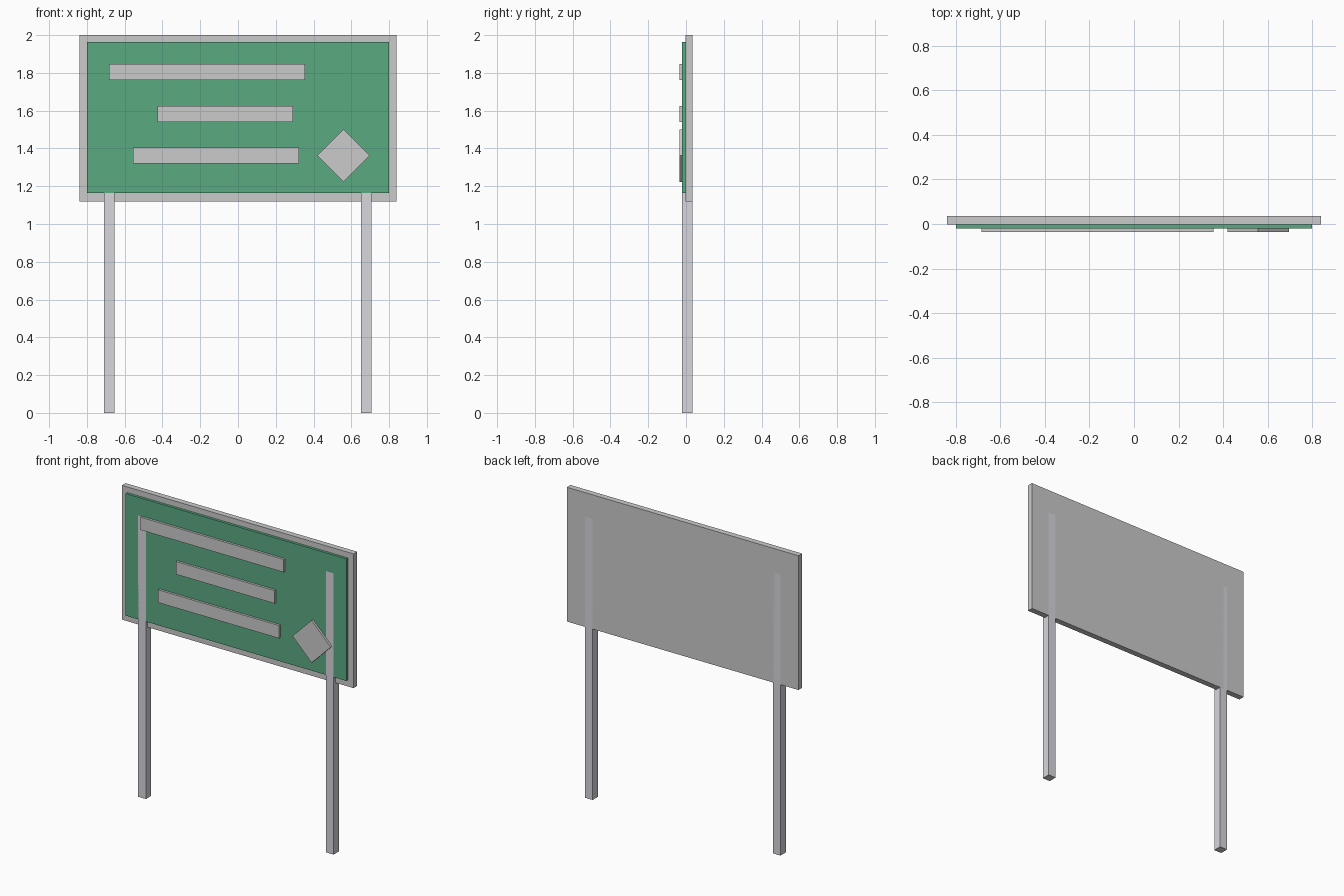
import bpy, math
from mathutils import Matrix

if "Cube" in bpy.data.objects:
    bpy.data.objects.remove(bpy.data.objects["Cube"])


def material(name, rgb):
    mat = bpy.data.materials.new(name)
    mat.diffuse_color = (*rgb, 1)
    mat.use_nodes = True
    mat.node_tree.nodes["Principled BSDF"].inputs["Base Color"].default_value = mat.diffuse_color
    return mat


def box(name, x, y, z, mat=None, turn=0):
    """Box from (min, max) ranges, optionally turned about its own y axis."""
    bpy.ops.mesh.primitive_cube_add(size=1)
    ob = bpy.context.object
    ob.name = ob.data.name = name
    size = [b - a for a, b in (x, y, z)]
    ob.data.transform(Matrix.Diagonal((*size, 1)))
    ob.location = [(a + b) / 2 for a, b in (x, y, z)]
    ob.rotation_euler.y = turn
    if mat:
        ob.data.materials.append(mat)
    return ob


green = material("sign_green", (0.1, 0.4, 0.22))
steel = material("post_steel", (0.68, 0.68, 0.73))

# Backing board and raised green face
box("backing_board", (-0.84, 0.84), (-0.003, 0.035), (1.12, 2.0))
box("green_panel", (-0.8, 0.8), (-0.02, -0.003), (1.163, 1.963), green)

# Two square posts, flush with the panel front and board back
for side, cx in (("left", -0.682), ("right", 0.68)):
    box(f"{side}_post", (cx - 0.0275, cx + 0.0275), (-0.02, 0.035), (0, 1.843), steel)

# Raised horizontal bars standing in for lines of text
bars = [("top_bar", -0.684, 0.356, 1.804),
        ("middle_bar", -0.425, 0.291, 1.582),
        ("bottom_bar", -0.556, 0.323, 1.362)]
for name, x0, x1, z in bars:
    box(name, (x0, x1), (-0.035, -0.02), (z - 0.042, z + 0.042))

# Raised diamond at lower right
h = 0.139 / math.sqrt(2)
box("diamond_marker", (0.558 - h, 0.558 + h), (-0.035, -0.02),
    (1.362 - h, 1.362 + h), turn=math.pi / 4)
